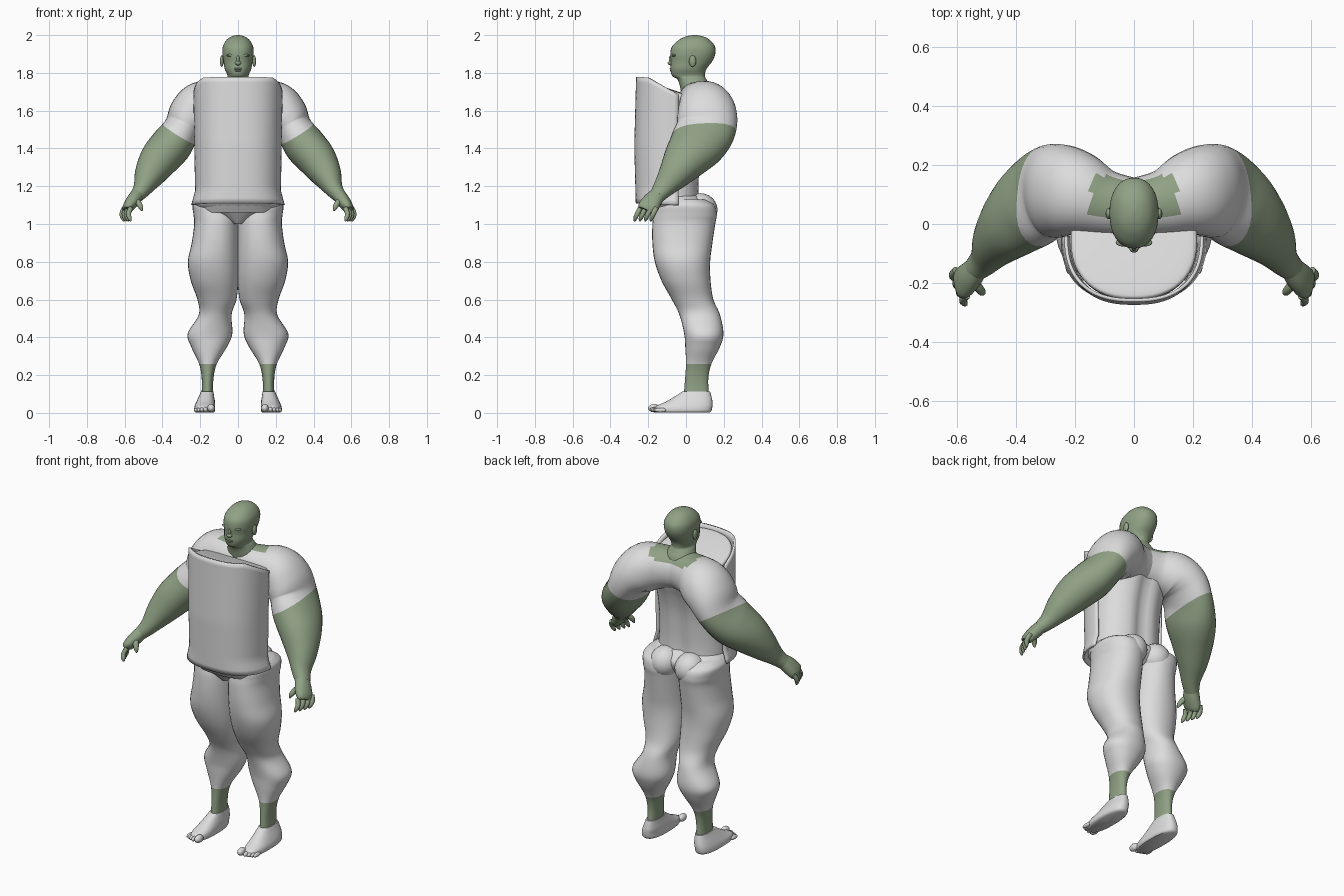
import bpy, bmesh, math
from mathutils import Vector

if "Cube" in bpy.data.objects:
    bpy.data.objects.remove(bpy.data.objects["Cube"])


def material(name, rgb):
    m = bpy.data.materials.new(name)
    m.diffuse_color = (*rgb, 1)
    m.use_nodes = True
    m.node_tree.nodes["Principled BSDF"].inputs["Base Color"].default_value = m.diffuse_color
    return m


WHITE = material("off white cloth", (0.72, 0.72, 0.72))
GREEN = material("grey green skin", (0.28, 0.36, 0.235))


def finish(name, bm, mats, angle=50):
    bmesh.ops.recalc_face_normals(bm, faces=bm.faces)
    me = bpy.data.meshes.new(name)
    bm.to_mesh(me)
    bm.free()
    for m in mats:
        me.materials.append(m)
    ob = bpy.data.objects.new(name, me)
    bpy.context.collection.objects.link(ob)
    bpy.ops.object.select_all(action='DESELECT')
    ob.select_set(True)
    bpy.context.view_layer.objects.active = ob
    bpy.ops.object.shade_smooth_by_angle(angle=math.radians(angle))
    return ob


def smooth(rows, k=5):
    """Catmull-Rom interpolation between control sections."""
    out, n = [], len(rows)
    for i in range(n - 1):
        p = [rows[max(0, min(n - 1, j))] for j in (i - 1, i, i + 1, i + 2)]
        for s in range(k):
            t = s / k
            out.append([0.5 * (2*b + (c-a)*t + (2*a-5*b+4*c-d)*t*t + (3*b-a-3*c+d)*t**3)
                        for a, b, c, d in zip(*p)])
    return out + [list(rows[-1])]


def loft(name, rows, mats, side=1, follow=False, power=2.2, n=32, k=5,
         rule=None, shape=None, cuts=()):
    """Rows are x, y, z, radius across, radius in depth; follow tilts rings along the path.
    Cuts are planes that give the colour rule a clean border."""
    pts, bm, rings = smooth(rows, k), bmesh.new(), []
    for i, (x, y, z, a, b) in enumerate(pts):
        h, v = Vector((0, 1, 0)), Vector((1, 0, 0))
        if follow:
            t = (Vector(pts[min(i+1, len(pts)-1)][:3]) - Vector(pts[max(i-1, 0)][:3])).normalized()
            h = (h - t * h.dot(t)).normalized()
            v = h.cross(t)
        ring = []
        for j in range(n):
            w = 2 * math.pi * j / n
            c, s = math.cos(w), math.sin(w)
            c = math.copysign(abs(c) ** (2 / power), c)
            s = math.copysign(abs(s) ** (2 / power), s)
            p = Vector((x, y, z)) + v * (c * a) + h * (s * b)
            ring.append(bm.verts.new(shape(p) if shape else p))
        rings.append(ring)
    for r, q in zip(rings, rings[1:]):
        for j in range(n):
            bm.faces.new((r[j], r[(j+1) % n], q[(j+1) % n], q[j]))
    bm.faces.new(rings[0])
    bm.faces.new(rings[-1])
    for co, no in cuts:
        bmesh.ops.bisect_plane(bm, geom=bm.verts[:] + bm.edges[:] + bm.faces[:],
                               plane_co=co, plane_no=no)
    if rule:
        for f in bm.faces:
            f.material_index = rule(f.calc_center_median())
    for vert in bm.verts:
        vert.co.x *= side
    return finish(name, bm, mats)


def boxes(rows):
    """Turn z, x0, x1, y0, y1 limits into loft rows."""
    return [((a+b)/2, (c+d)/2, z, (b-a)/2, (d-c)/2) for z, a, b, c, d in rows]


def ball(name, loc, size, mat):
    bm = bmesh.new()
    bmesh.ops.create_uvsphere(bm, u_segments=20, v_segments=12, radius=1)
    for v in bm.verts:
        v.co = Vector(a * b + c for a, b, c in zip(v.co, size, loc))
    return finish(name, bm, [mat], 180)


# Head and neck
loft("head", boxes([
    (1.64, -.09, .09, -.02, .13), (1.72, -.085, .085, -.03, .13), (1.765, -.066, .066, -.045, .108),
    (1.785, -.056, .056, -.074, .10), (1.82, -.070, .070, -.082, .108), (1.86, -.077, .077, -.080, .138),
    (1.90, -.083, .083, -.083, .155), (1.94, -.080, .080, -.074, .153), (1.975, -.060, .060, -.037, .125),
    (1.993, -.034, .034, .00, .092), (2.0, -.008, .008, .035, .055)]), [GREEN])
ball("nose", (0, -.080, 1.852), (.017, .017, .012), GREEN)
ball("nose_bridge", (0, -.076, 1.87), (.009, .015, .026), GREEN)
ball("upper_lip", (0, -.073, 1.822), (.024, .014, .006), GREEN)
ball("lower_lip", (0, -.072, 1.812), (.021, .014, .006), GREEN)


# Torso core: groove down the spine, chest top rising toward the front
def torso_shape(p):
    if p.y > -.05:
        p.y -= .025 * math.exp(-(p.x / .04) ** 2)
    lift = max(0, min(1, (p.z - 1.5) / .15))
    p.z += lift * .33 * (-.04 - p.y)
    return p


loft("torso", boxes([
    (1.06, -.20, .20, -.20, .09), (1.14, -.205, .205, -.245, .075), (1.25, -.20, .20, -.255, .075),
    (1.40, -.20, .20, -.258, .09), (1.55, -.205, .205, -.255, .13), (1.66, -.212, .212, -.255, .15),
    (1.685, -.212, .212, -.252, .145), (1.695, -.19, .19, -.23, .13), (1.70, -.11, .11, -.15, .08)]),
    [WHITE], shape=torso_shape, power=2.3, n=48)

# Front panel, an open curved sheet with a sloping top edge
bm, grid = bmesh.new(), []
U, V = 48, 24
for i in range(V + 1):
    t, row = i / V, []
    for j in range(U + 1):
        w = math.pi * j / U
        c, s = math.cos(w), math.sin(w)
        wide = .220 + .022 * max(0, 1 - t * 8) + .010 * t
        x = wide * math.copysign(abs(c) ** .8, c)
        y = -.04 - (.228 - .018 * abs(t - .45)) * s ** .8
        top = 1.778 - .085 * max(0, (y + .2) / .16) - .006 * abs(c) ** 3
        low = 1.10 + .01 * s
        row.append(bm.verts.new((x, y, low + (top - low) * t)))
    grid.append(row)
for i in range(V):
    for j in range(U):
        bm.faces.new((grid[i][j], grid[i][j+1], grid[i+1][j+1], grid[i+1][j]))
panel = finish("front_panel", bm, [WHITE])
sol = panel.modifiers.new("thickness", 'SOLIDIFY')
sol.thickness = .012
sol.offset = 0

# Pelvis
loft("pelvis", boxes([
    (1.00, -.03, .03, -.14, .05), (1.04, -.12, .12, -.172, .10), (1.075, -.205, .205, -.20, .12),
    (1.11, -.228, .228, -.235, .12), (1.15, -.20, .20, -.235, .08)]), [WHITE])


# Skin shows beyond the sleeve hem and in a patch beside the neck
HEM = (Vector((.39, .1, 1.53)), Vector((.62, .1, -1)))


def arm_rule(c):
    patch = c.x < .15 and .03 < c.y < .165 and c.z > 1.70
    return int(patch or (c.x > .2 and (c - HEM[0]).dot(HEM[1]) > 0))


for side, label in ((-1, "left"), (1, "right")):
    # Shoulder, sleeve and arm
    loft(label + "_arm", [
        (.00, .055, 1.64, .11, .10), (.10, .07, 1.635, .12, .115), (.19, .100, 1.62, .135, .145),
        (.25, .112, 1.575, .122, .158), (.297, .105, 1.50, .100, .158), (.352, .06, 1.42, .110, .150),
        (.415, .00, 1.345, .104, .122), (.466, -.06, 1.265, .082, .088), (.505, -.12, 1.19, .050, .056),
        (.54, -.155, 1.145, .036, .042)],
        [WHITE, GREEN], side, True, 2.1, k=6, rule=arm_rule, cuts=[HEM])
    ball(label + "_ear", (side * .086, .035, 1.862), (.010, .019, .030), GREEN)
    ball(label + "_brow", (side * .032, -.062, 1.893), (.030, .015, .008), GREEN)
    # Hand
    loft(label + "_palm", [
        (.53, -.145, 1.16, .034, .040), (.555, -.175, 1.125, .036, .050),
        (.58, -.20, 1.09, .030, .054), (.59, -.212, 1.07, .02, .045)],
        [GREEN], side, True, n=20)
    for f in range(4):
        d = f / 3 - .5
        x, y = .585 + .035 * d, -.200 + .085 * d
        loft(f"{label}_finger_{f + 1}", [
            (x, y, 1.085, .013, .013), (x + .012, y - .015, 1.055, .013, .013),
            (x + .006, y - .026, 1.03, .011, .011), (x, y - .03, 1.015, .004, .004)],
            [GREEN], side, True, n=10, k=3)
    loft(label + "_thumb", [
        (.55, -.18, 1.13, .02, .02), (.53, -.212, 1.115, .016, .016),
        (.515, -.23, 1.09, .013, .013), (.508, -.235, 1.07, .004, .004)],
        [GREEN], side, True, n=10, k=3)
    # Leg with a bare band above the ankle
    loft(label + "_leg", boxes([
        (1.13, .02, .215, -.12, .10), (1.10, .004, .240, -.16, .150), (1.05, -.002, .236, -.172, .163),
        (1.00, -.004, .232, -.178, .155), (.90, -.004, .245, -.178, .14), (.80, -.004, .265, -.165, .128),
        (.70, -.002, .25, -.13, .13), (.60, .008, .215, -.075, .145), (.52, .034, .208, -.035, .18),
        (.42, .030, .266, -.01, .198), (.35, .058, .248, -.004, .18), (.26, .112, .206, .00, .135),
        (.18, .130, .192, -.005, .118), (.09, .132, .193, -.012, .122)]),
        [WHITE, GREEN], side, k=6, rule=lambda c: int(c.z < .258),
        cuts=[(Vector((0, 0, .258)), Vector((0, 0, 1)))])
    ball(label + "_buttock", (side * .082, .075, 1.075), (.085, .092, .088), WHITE)
    # Foot
    loft(label + "_foot", boxes([
        (.112, .130, .197, -.022, .128), (.09, .127, .206, -.055, .134), (.06, .122, .22, -.105, .140),
        (.035, .121, .230, -.160, .140), (.012, .121, .232, -.168, .135), (.002, .127, .224, -.160, .125)]),
        [WHITE], side, power=2.5)
    for t in range(5):
        r = (.022, .014, .013, .012, .012)[t]
        ball(f"{label}_toe_{t + 1}",
             (side * (.142, .172, .191, .208, .222)[t], -.168 + .008 * t, .003 + r),
             (r * .9, .032, r), WHITE)
